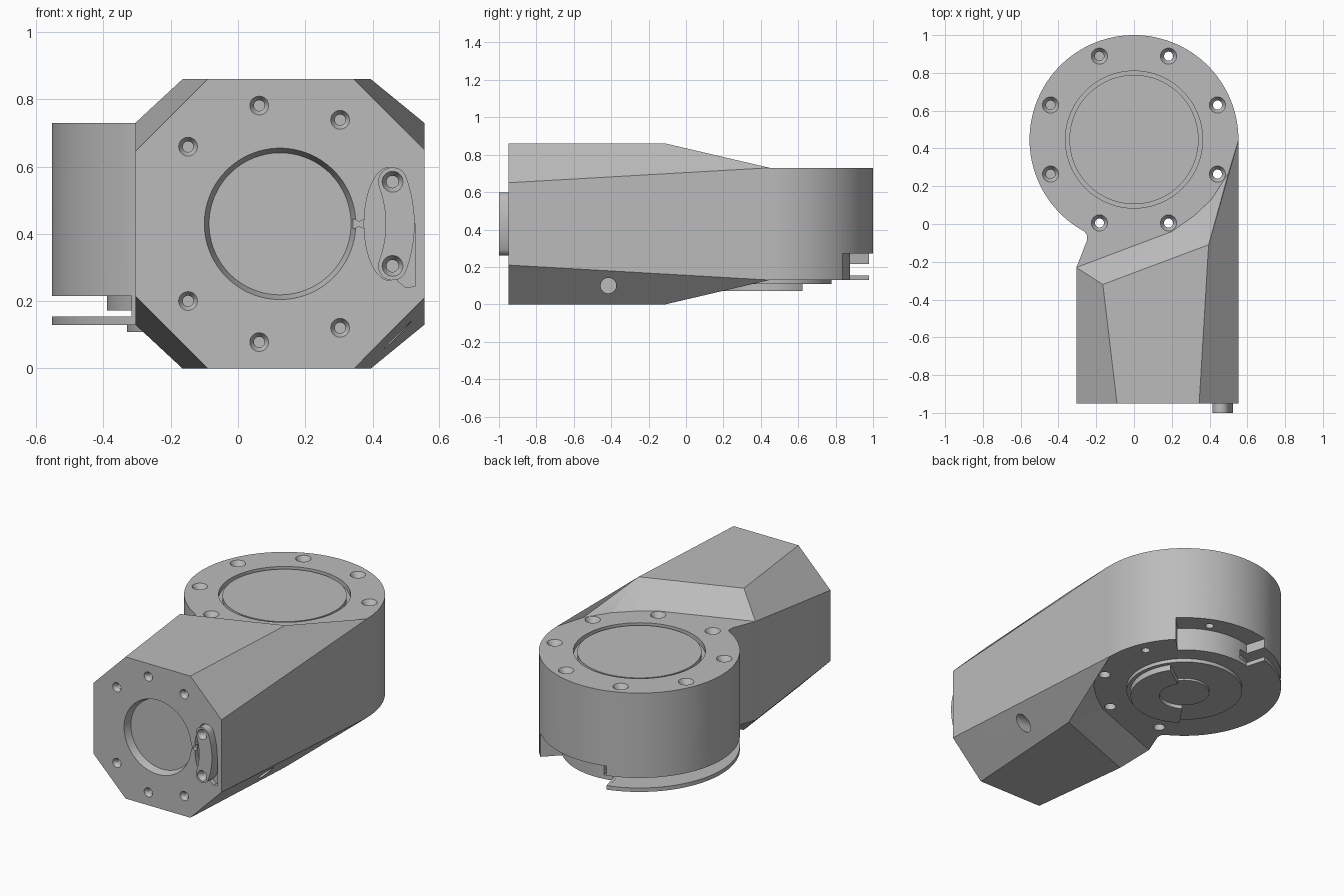
import bpy, bmesh
from math import radians, sin, cos, pi
from mathutils import Matrix, Vector

if "Cube" in bpy.data.objects:
    bpy.data.objects.remove(bpy.data.objects["Cube"])

GREY = (0.5, 0.5, 0.5, 1)
metal = bpy.data.materials.new("grey_metal")
metal.use_nodes = True
metal.diffuse_color = GREY
metal.node_tree.nodes["Principled BSDF"].inputs["Base Color"].default_value = GREY

DISC_Y, MID_Z, FACE_X, FACE_Y = 0.447, 0.43, 0.125, -0.95
LOW, HIGH = 0.13, 0.73
TO_FRONT = Matrix.Rotation(pi / 2, 4, "X")      # local z points to -y
TO_SIDE = Matrix.Rotation(pi / 2, 4, "Y")       # local z points to +x
JOINT = Matrix.Translation((0, DISC_Y, 0))
FACE = Matrix.Translation((FACE_X, FACE_Y, MID_Z)) @ TO_FRONT


def finish(name, bm, matrix=Matrix()):
    bmesh.ops.remove_doubles(bm, verts=bm.verts, dist=1e-5)
    bm.transform(matrix)
    bmesh.ops.recalc_face_normals(bm, faces=bm.faces)
    mesh = bpy.data.meshes.new(name)
    bm.to_mesh(mesh)
    bm.free()
    mesh.materials.append(metal)
    obj = bpy.data.objects.new(name, mesh)
    bpy.context.collection.objects.link(obj)
    return obj


def lathe(name, profile, matrix=Matrix(), start=0, end=360, steps=128):
    """Turn a closed (radius, height) loop through an angle range."""
    bm = bmesh.new()
    full = end - start == 360
    rings = []
    for i in range(steps if full else steps + 1):
        a = radians(start + (end - start) * i / steps)
        rings.append([bm.verts.new((r * cos(a), r * sin(a), z)) for r, z in profile])
    n = len(profile)
    for i in range(steps):
        p, q = rings[i], rings[(i + 1) % len(rings)]
        for j in range(n):
            k = (j + 1) % n
            if profile[j][0] == 0 and profile[k][0] == 0:
                continue
            corners = [p[j], p[k]]
            if profile[k][0] > 0:
                corners.append(q[k])
            if profile[j][0] > 0:
                corners.append(q[j])
            bm.faces.new(corners)
    if not full:
        bm.faces.new(rings[0])
        bm.faces.new(rings[-1])
    return finish(name, bm, matrix)


def ring(name, r0, r1, z0, z1, **kw):
    return lathe(name, [(r0, z0), (r1, z0), (r1, z1), (r0, z1)], **kw)


def prism(name, outline, z0, z1, matrix=Matrix()):
    bm = bmesh.new()
    base = bm.faces.new([bm.verts.new((x, y, z0)) for x, y in outline])
    top = bmesh.ops.extrude_face_region(bm, geom=[base])["geom"]
    moved = [v for v in top if isinstance(v, bmesh.types.BMVert)]
    bmesh.ops.translate(bm, verts=moved, vec=(0, 0, z1 - z0))
    return finish(name, bm, matrix)


def combine(target, other, operation="DIFFERENCE"):
    mod = target.modifiers.new("combine", "BOOLEAN")
    mod.operation, mod.solver, mod.object = operation, "EXACT", other
    bpy.context.view_layer.update()
    result = target.evaluated_get(bpy.context.evaluated_depsgraph_get())
    mesh = bpy.data.meshes.new_from_object(result)
    target.modifiers.clear()
    target.data = mesh
    bpy.data.objects.remove(other)


def drill(target, matrix, wide, narrow, depth, sink=0.03):
    """Countersunk hole, sinking along the matrix's -z."""
    combine(target, lathe("drill", [(0, 0.02), (wide, 0.02), (wide, 0), (narrow, -sink),
                                    (narrow, -depth), (0, -depth)], matrix, steps=24))


def polar(r, degrees):
    return r * cos(radians(degrees)), r * sin(radians(degrees))


# Arm: eight-sided front that slopes down to the round joint, mirrored about its mid height
def build_arm():
    left, right, top = -0.305, 0.554, 0.86
    front = [(left, FACE_Y, 0.645), (-0.09, FACE_Y, top), (0.345, FACE_Y, top), (right, FACE_Y, 0.65)]
    brk = [(-0.165, -0.32, top), (0.395, -0.11, top)]
    deck = [(left, -0.23), (0.2, -0.04), (0.32, 0.045), (0.41, 0.13), (0.5, 0.27), (right, DISC_Y)]
    neck = [(0.3, DISC_Y), (-0.2, 0.2), (-0.27, 0.0), (-0.285, -0.022), (-0.262, -0.04),
            (-0.248, -0.06), (-0.25, -0.09)]
    bm = bmesh.new()
    halves = []
    for flip in (False, True):
        def vert(p):
            z = p[2] if len(p) == 3 else HIGH
            return bm.verts.new((p[0], p[1], 2 * MID_Z - z if flip else z))
        f, b, d, n = ([vert(p) for p in part] for part in (front, brk, deck, neck))
        halves.append((f, d + n))
        faces = [(f[1], f[2], b[1], b[0]), (f[0], f[1], b[0]), (f[0], b[0], d[0]),
                 (b[0], b[1], d[1], d[0]), (f[2], f[3], b[1]), (f[3], d[5], b[1]), d + n]
        faces += [(b[1], d[i + 1], d[i]) for i in range(1, 5)]
        for face in faces:
            bm.faces.new(face)
    (f, loop), (g, low) = halves
    bm.faces.new(f + g[::-1])
    bm.faces.new((f[0], loop[0], low[0], g[0]))
    bm.faces.new((f[3], loop[5], low[5], g[3]))
    for i in range(5, len(loop)):
        k = (i + 1) % len(loop)
        bm.faces.new((loop[i], loop[k], low[k], low[i]))
    return finish("arm_housing", bm)


housing = build_arm()

# Round joint at the back
combine(housing, lathe("joint", [(0, LOW), (0.553, LOW), (0.553, HIGH), (0, HIGH)], JOINT), "UNION")

# Slot above the lower flange, and the open notch at the back
combine(housing, ring("slot", 0.39, 0.7, 0.155, 0.215, matrix=JOINT, start=98, end=235))
combine(housing, ring("thin_slot", 0.3, 0.7, 0.154, 0.173, matrix=JOINT, start=108, end=234))
combine(housing, ring("notch", 0.43, 0.7, 0.05, 0.272, matrix=JOINT, start=45, end=106))

# Cap seam and bolt holes on top
combine(housing, lathe("cap_seam", [(0, 0.02), (0.363, 0.02), (0.363, -0.03), (0.342, -0.03),
                                    (0.342, -0.006), (0, -0.006)],
                       Matrix.Translation((0, DISC_Y, HIGH))))
for i in range(8):
    angle = 22.5 + 45 * i
    x, y = polar(0.478, angle)
    through = not 80 < angle < 240
    drill(housing, Matrix.Translation((x, y + DISC_Y, HIGH)), 0.043, 0.024, 0.7 if through else 0.08)
    if through and angle != 67.5:
        drill(housing, Matrix.Translation((x, y + DISC_Y, LOW)) @ Matrix.Rotation(pi, 4, "X"),
              0.033, 0.03, 0.06)

# Front face: recessed round cover, pocket, slit and bolt holes
combine(housing, lathe("cover_recess", [(0, 0.02), (0.225, 0.02), (0.225, 0), (0.211, -0.045),
                                        (0, -0.045)], FACE))
pocket = Matrix.Translation((0.325, 0, 0)) @ Matrix.Diagonal((0.075, 0.168, 1, 1))
combine(housing, lathe("pocket", [(0, 0.02), (1, 0.02), (1, -0.03), (0, -0.03)], FACE @ pocket, steps=48))
combine(housing, prism("slit", [(0.21, -0.02), (0.235, -0.006), (0.26, -0.02), (0.26, 0.02),
                                (0.235, 0.006), (0.21, 0.02)], -0.025, 0.02, FACE))
combine(housing, prism("side_pocket", [(0.35, -0.17), (0.375, -0.19), (0.402, -0.185), (0.402, 0),
                                       (0.35, 0)], -0.028, 0.02, FACE))
for angle in (60, 100, 140):
    for side in (-1, 1):
        x, y = polar(0.357, angle * side)
        drill(housing, FACE @ Matrix.Translation((x, y, 0)), 0.028, 0.016, 0.08, 0.02)

# Cable hole low on the left side
combine(housing, lathe("cable_hole", [(0, 0), (0.042, 0), (0.042, 0.4), (0, 0.4)],
                       Matrix.Translation((0.36, -0.415, 0.1)) @ TO_SIDE, steps=32))

# Curved front tab with rounded ends
SPAN, MIDDLE, HALF = 20.5, 0.357, 0.043
outline = [polar(MIDDLE + HALF, -SPAN + SPAN * i / 8) for i in range(17)]
for sign in (1, -1):
    end = Vector(polar(MIDDLE, SPAN * sign))
    first = SPAN if sign > 0 else 180 - SPAN
    outline += [tuple(end + Vector(polar(HALF, first + 180 * i / 12))) for i in range(1, 12)]
    if sign > 0:
        outline += [polar(MIDDLE - HALF, SPAN - SPAN * i / 8) for i in range(17)]
tab = prism("front_tab", outline, -0.04, 0.05, FACE)
for sign in (1, -1):
    x, y = polar(MIDDLE, SPAN * sign)
    drill(tab, FACE @ Matrix.Translation((x, y, 0.05)), 0.031, 0.018, 0.07, 0.025)

# Output plate, hub and raised sector beneath the joint
plate = lathe("output_plate", [(0, 0.108), (0.33, 0.108), (0.33, 0.14), (0, 0.14)], JOINT)
hub = lathe("output_hub", [(0, 0.095), (0.143, 0.095), (0.143, 0.12), (0, 0.12)], JOINT, steps=64)
sector = ring("output_sector", 0.142, 0.307, 0.072, 0.12, matrix=JOINT, start=-125, end=35, steps=64)
for obj, radius, angles, z in ((hub, 0.06, (0, 90, 180, 270), 0.095),
                               (sector, 0.22, (-85, -55, -25), 0.072)):
    for angle in angles:
        x, y = polar(radius, angle)
        drill(obj, Matrix.Translation((x, y + DISC_Y, z)) @ Matrix.Rotation(pi, 4, "X"),
              radius / 10 + 0.004, radius / 10, 0.02, 0.005)

# Smooth the turned surfaces while keeping edges crisp
bpy.ops.object.select_all(action="DESELECT")
for obj in (housing, tab, plate, hub, sector):
    obj.select_set(True)
    bpy.context.view_layer.objects.active = obj
bpy.ops.object.shade_smooth_by_angle(angle=radians(25))
